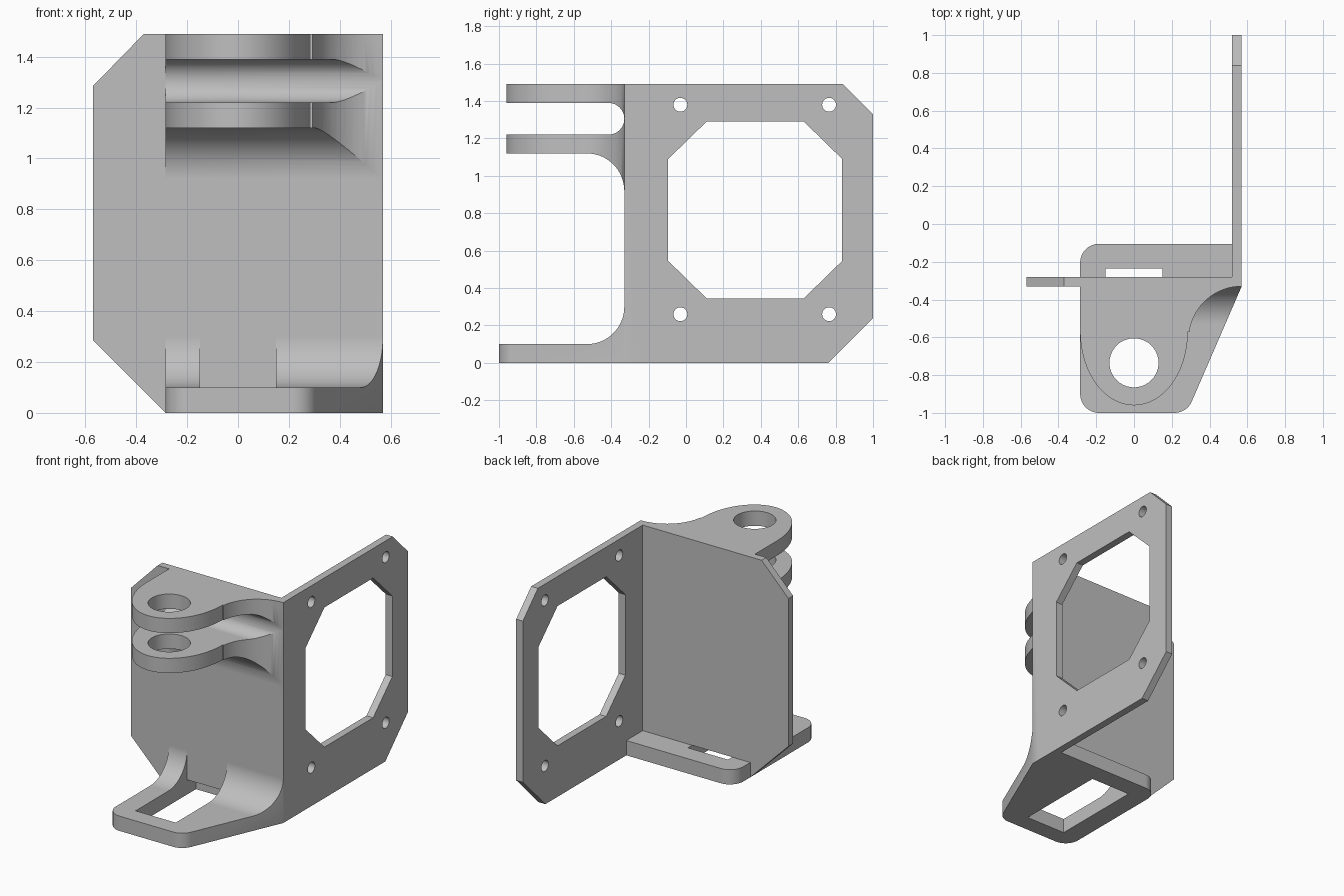
import bpy, bmesh
from math import cos, sin, radians

if "Cube" in bpy.data.objects:
    bpy.data.objects.remove(bpy.data.objects["Cube"])

grey = bpy.data.materials.new("light_grey")
grey.use_nodes = True
colour = (0.52, 0.52, 0.52, 1)
grey.diffuse_color = colour
grey.node_tree.nodes["Principled BSDF"].inputs["Base Color"].default_value = colour


def arc(cx, cy, r, start, end, n=16):
    """Points along an arc, angles in degrees."""
    angles = [radians(start + (end - start) * i / n) for i in range(n + 1)]
    return [(cx + r * cos(a), cy + r * sin(a)) for a in angles]


def circle(cx, cy, r, n=40):
    return arc(cx, cy, r, 0, 360, n)[:-1]


def prism(name, points, axis, low, high):
    """Extrude a flat outline along the x, y or z axis."""
    place = {"x": lambda a, b, t: (t, a, b),
             "y": lambda a, b, t: (a, t, b),
             "z": lambda a, b, t: (a, b, t)}[axis]
    bm = bmesh.new()
    rings = [[bm.verts.new(place(a, b, t)) for a, b in points] for t in (low, high)]
    for ring in rings:
        bm.faces.new(ring)
    for i in range(len(points)):
        bm.faces.new((rings[0][i - 1], rings[0][i], rings[1][i], rings[1][i - 1]))
    bmesh.ops.recalc_face_normals(bm, faces=bm.faces)
    mesh = bpy.data.meshes.new(name)
    bm.to_mesh(mesh)
    bm.free()
    mesh.materials.append(grey)
    obj = bpy.data.objects.new(name, mesh)
    bpy.context.collection.objects.link(obj)
    return obj


def combine(obj, other, operation):
    """Apply a boolean and discard the second solid."""
    mod = obj.modifiers.new("combine", "BOOLEAN")
    mod.operation, mod.solver, mod.object = operation, "EXACT", other
    graph = bpy.context.evaluated_depsgraph_get()
    graph.update()
    mesh = bpy.data.meshes.new_from_object(obj.evaluated_get(graph))
    obj.modifiers.clear()
    obj.data = mesh
    bpy.data.objects.remove(other)


# Back panel with clipped corners on its free edge
bracket = prism("bracket", [(-0.57, 0.285), (-0.285, 0), (0.57, 0), (0.57, 1.49),
                            (-0.37, 1.49), (-0.57, 1.285)], "y", -0.33, -0.28)

# Side panel with octagonal window and four screw holes
side_panel = prism("side_panel", [(-0.33, 0), (0.76, 0), (1, 0.24), (1, 1.33),
                                  (0.84, 1.49), (-0.33, 1.49)], "x", 0.52, 0.57)
window = prism("window", [(0.11, 0.345), (0.63, 0.345), (0.835, 0.545), (0.835, 1.09),
                          (0.63, 1.29), (0.11, 1.29), (-0.095, 1.09), (-0.095, 0.545)],
               "x", 0.4, 0.7)
combine(side_panel, window, "DIFFERENCE")
for y in (-0.03, 0.765):
    for z in (0.26, 1.38):
        combine(side_panel, prism("screw_hole", circle(y, z, 0.037, 28), "x", 0.4, 0.7),
                "DIFFERENCE")

# Base plate: side profile with fillet, trimmed to its plan outline
base_plate = prism("base_plate", [(-1.1, 0), (-1.1, 0.1)]
                   + arc(-0.53, 0.3, 0.2, -90, 0)
                   + [(-0.3, 0.3), (-0.3, 0.1), (0, 0.1), (0, 0)], "x", -0.5, 0.7)
base_outline = prism("base_outline", arc(-0.185, -0.205, 0.1, 90, 180)
                     + arc(-0.185, -0.9, 0.1, 180, 270)
                     + arc(0.214, -0.9, 0.1, -90, -23.4)
                     + [(0.57, -0.33), (0.545, -0.31), (0.545, -0.105)], "z", -0.2, 0.6)
combine(base_plate, base_outline, "INTERSECT")

# Pair of hinge lugs: side profile with fillets, trimmed to a rounded plan outline
lugs = prism("hinge_lugs", [(-0.3, 0.92)] + arc(-0.53, 0.92, 0.2, 0, 90)
             + [(-1.1, 1.12), (-1.1, 1.22)]
             + arc(-0.415, 1.305, 0.085, -90, 90, 24)
             + [(-1.1, 1.39), (-1.1, 1.49), (-0.3, 1.49)], "x", -0.5, 0.7)
nose = [(0.285 * cos(radians(a)), -0.57 + 0.39 * sin(radians(a)))
        for a in range(180, 361, 5)]
lug_outline = prism("lug_outline", [(-0.285, -0.3)] + nose
                    + arc(0.57, -0.61, 0.28, 172, 90) + [(0.57, -0.3)], "z", 0.5, 1.8)
combine(lugs, lug_outline, "INTERSECT")
combine(lugs, prism("pin_hole", circle(0, -0.735, 0.13), "z", 0.6, 1.9), "DIFFERENCE")

# Join the parts, then cut the slot through base, fillet and panel foot
for part in (side_panel, base_plate, lugs):
    combine(bracket, part, "UNION")
slot = prism("slot", [(-0.88, -0.1), (-0.235, -0.1), (-0.235, 0.1), (-0.33, 0.1),
                      (-0.33, 0.5), (-0.88, 0.5)], "x", -0.15, 0.15)
combine(bracket, slot, "DIFFERENCE")

# Smooth the rounded surfaces, keep flat faces flat
bpy.ops.object.select_all(action="DESELECT")
bracket.select_set(True)
bpy.context.view_layer.objects.active = bracket
bpy.ops.object.shade_smooth_by_angle(angle=radians(25))
weighted = bracket.modifiers.new("weighted_normals", "WEIGHTED_NORMAL")
weighted.keep_sharp = True
